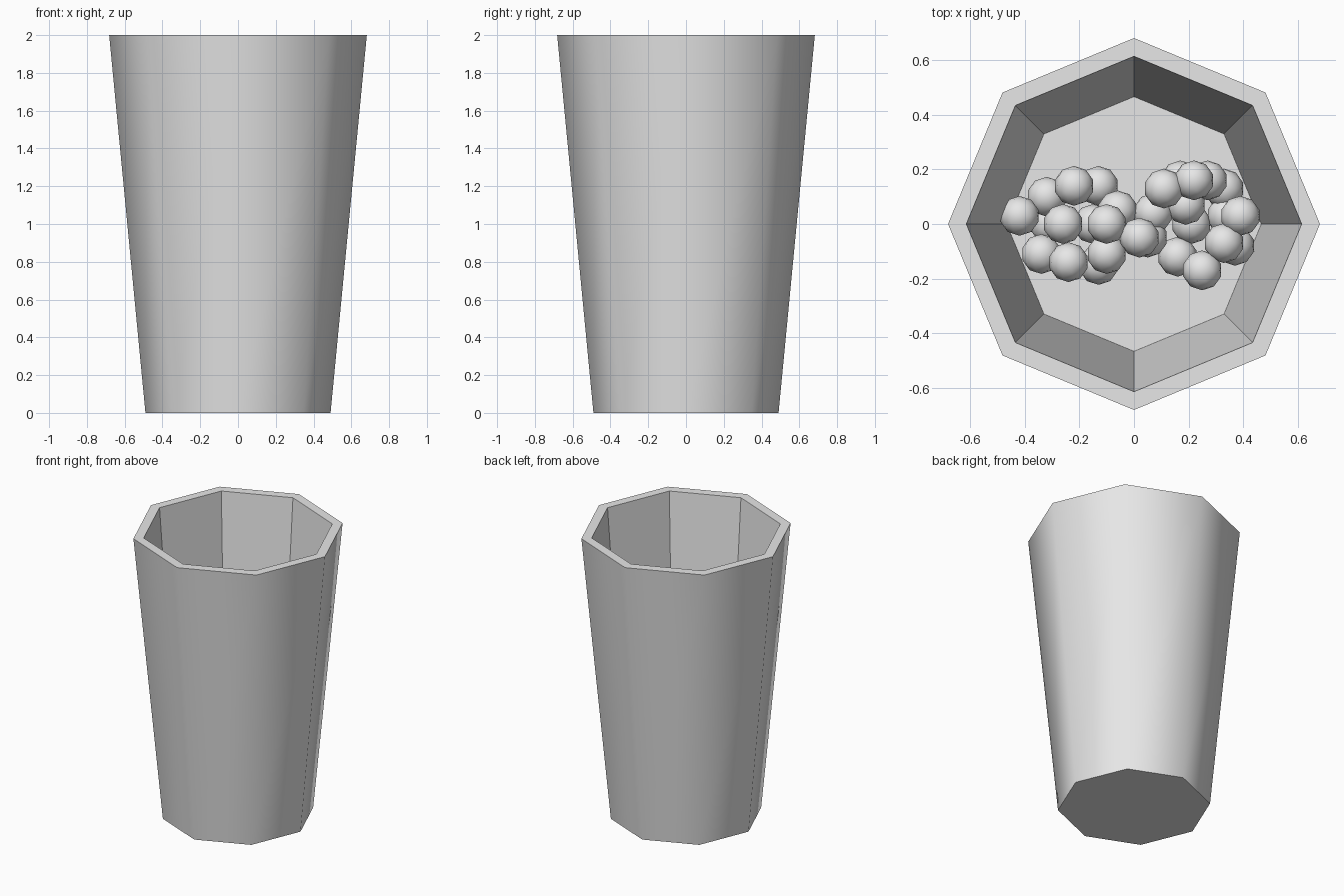
import bpy, bmesh, math

cube = bpy.data.objects.get("Cube")
if cube:
    bpy.data.objects.remove(cube, do_unlink=True)

SIDES = 8
BALL_RADIUS = 0.073


def make_material(name, colour):
    mat = bpy.data.materials.new(name)
    mat.use_nodes = True
    mat.diffuse_color = colour
    mat.node_tree.nodes["Principled BSDF"].inputs["Base Color"].default_value = colour
    return mat


def add_object(name, bm, material):
    mesh = bpy.data.meshes.new(name)
    bm.to_mesh(mesh)
    bm.free()
    mesh.materials.append(material)
    obj = bpy.data.objects.new(name, mesh)
    bpy.context.collection.objects.link(obj)
    return obj


def add_ring(bm, radius, height):
    angles = [math.tau * i / SIDES for i in range(SIDES)]
    return [bm.verts.new((radius * math.cos(a), radius * math.sin(a), height)) for a in angles]


def bridge(bm, lower, upper, smooth=False):
    for i in range(SIDES):
        j = (i + 1) % SIDES
        face = bm.faces.new((lower[i], lower[j], upper[j], upper[i]))
        face.smooth = smooth


grey = make_material("light grey", (0.8, 0.8, 0.8, 1))

# Tapered eight-sided cup: smooth outside, flat rim, inner walls, floor and base
bm = bmesh.new()
base = add_ring(bm, 0.49, 0)
rim_outer = add_ring(bm, 0.682, 2)
rim_inner = add_ring(bm, 0.615, 2)
floor = add_ring(bm, 0.467, 0.07)
bridge(bm, base, rim_outer, smooth=True)
bridge(bm, rim_outer, rim_inner)
bridge(bm, rim_inner, floor)
bm.faces.new(floor)
bm.faces.new(list(reversed(base)))
# Keep the border between smooth and flat faces crisp
for edge in bm.edges:
    if not all(face.smooth for face in edge.link_faces):
        edge.smooth = False
add_object("cup", bm, grey)

# Loose pile of balls on the floor, in layers (positions in hundredths)
bottom_layer = [(21, 0), (33, 13), (17, 16), (16, -12), (34, 3),
                (-13, -15), (-31, 0), (-15, 0), (-13, 14)]
middle_layer = [(19, 7), (27, 16), (37, -8), (7, 4), (5, -5),
                (-10, -11), (-6, 5), (-34, -11), (-32, 10)]
top_layer = [(-42, 3), (-26, 0), (-10, 0), (-22, 14), (-24, -14), (2, -5),
             (22, 16), (39, 3), (25, -17), (33, -7), (11, 13)]

bm = bmesh.new()
bmesh.ops.create_icosphere(bm, subdivisions=2, radius=BALL_RADIUS)
for face in bm.faces:
    face.smooth = True
ball = add_object("ball", bm, grey)
spots = [(x, y, level) for level, layer in enumerate((bottom_layer, middle_layer, top_layer))
         for x, y in layer]
for index, (x, y, level) in enumerate(spots):
    obj = ball if index == 0 else ball.copy()
    if index:
        obj.name = f"ball_{index}"
        bpy.context.collection.objects.link(obj)
    obj.location = (x / 100, y / 100, 0.15 + level * 0.14)
